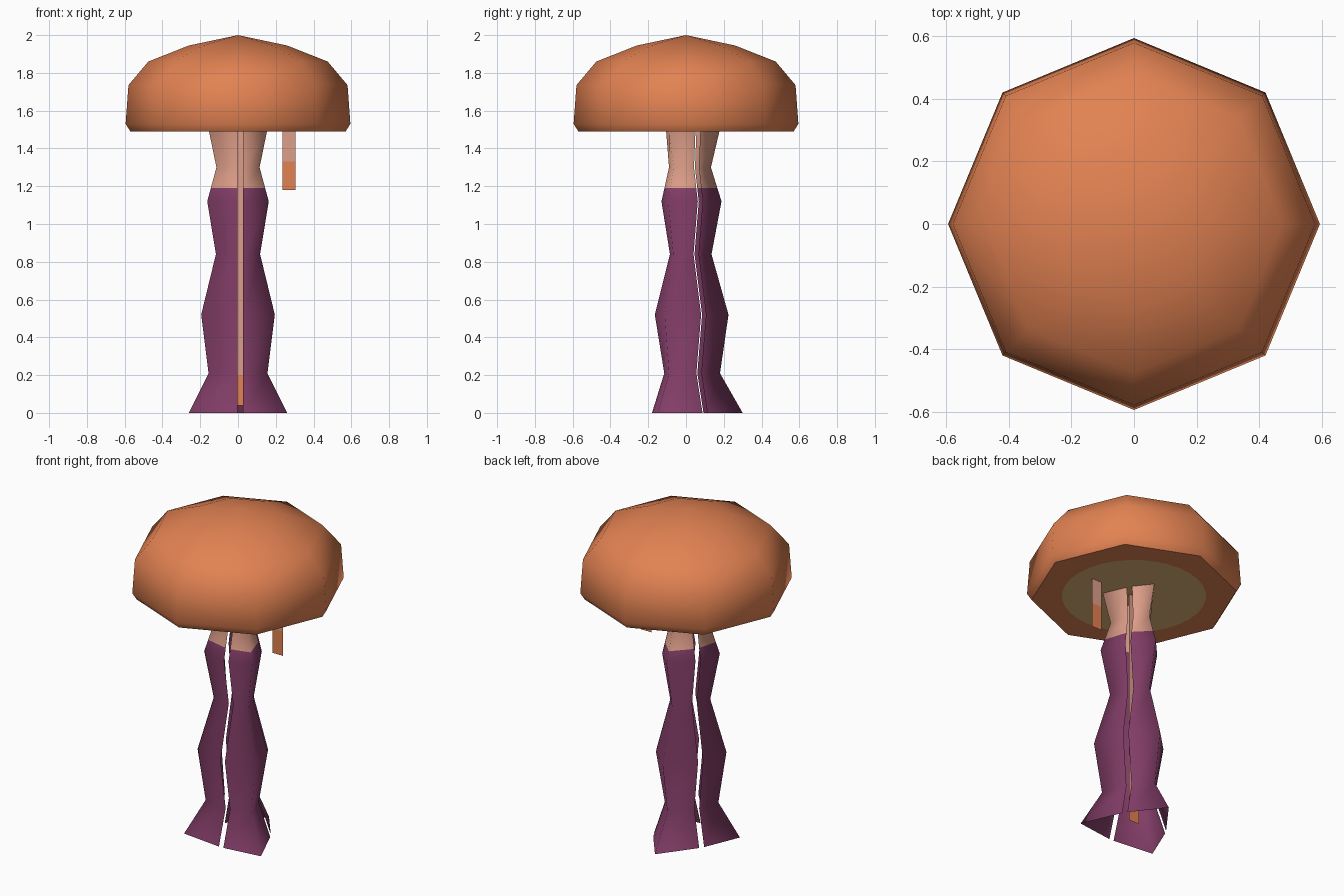
import bpy, bmesh, math
from mathutils import Vector, Matrix

if "Cube" in bpy.data.objects:
    bpy.data.objects.remove(bpy.data.objects["Cube"])


def material(name, srgb):
    m = bpy.data.materials.new(name)
    lin = [((c / 255 + 0.055) / 1.055) ** 2.4 for c in srgb]
    m.diffuse_color = (*lin, 1)
    m.use_nodes = True
    m.node_tree.nodes["Principled BSDF"].inputs["Base Color"].default_value = m.diffuse_color
    return m


ORANGE = material("orange", (226, 130, 82))
TAN = material("pale tan", (227, 183, 122))
PINK = material("dusty pink", (222, 158, 137))
PURPLE = material("plum purple", (130, 61, 103))


def finish(bm, name, mats, smooth_angle=None):
    me = bpy.data.meshes.new(name)
    bm.to_mesh(me)
    bm.free()
    ob = bpy.data.objects.new(name, me)
    bpy.context.collection.objects.link(ob)
    for m in mats:
        me.materials.append(m)
    if smooth_angle:
        bpy.ops.object.select_all(action='DESELECT')
        ob.select_set(True)
        bpy.context.view_layer.objects.active = ob
        bpy.ops.object.shade_smooth_by_angle(angle=math.radians(smooth_angle))
    return ob


def grid_faces(bm, rows, closed=False):
    """Join successive rows of vertices with quads."""
    n = len(rows[0])
    for a, b in zip(rows, rows[1:]):
        for i in range(n if closed else n - 1):
            j = (i + 1) % n
            bm.faces.new((a[i], a[j], b[j], b[i]))


# Bell: eight-sided dome with a flat underside
SIDES = 8
bm = bmesh.new()
rings = []
for r, z in [(0.57, 1.49), (0.595, 1.53), (0.58, 1.735), (0.475, 1.86), (0.26, 1.945)]:
    rings.append([bm.verts.new((r * math.cos(math.tau * i / SIDES),
                                r * math.sin(math.tau * i / SIDES), z))
                  for i in range(SIDES)])
grid_faces(bm, rings, closed=True)
apex = bm.verts.new((0, 0, 2))
for i in range(SIDES):
    bm.faces.new((rings[-1][i], rings[-1][(i + 1) % SIDES], apex))
bm.faces.new(rings[0][::-1])
finish(bm, "bell", [ORANGE], 50)

# Round tan patch on the underside
bm = bmesh.new()
bmesh.ops.create_circle(bm, cap_ends=True, segments=32, radius=0.4,
                        matrix=Matrix.Translation((0, 0, 1.486)))
bmesh.ops.reverse_faces(bm, faces=bm.faces)
finish(bm, "underside_patch", [TAN])

# Frilled arms: height, distance of the fold, distance of the open edges
ARM = [(0, 0.30, 0.18), (0.21, 0.18, 0.115), (0.52, 0.225, 0.165),
       (0.84, 0.135, 0.085), (1.12, 0.188, 0.13), (1.19, 0.166, 0.114),
       (1.30, 0.132, 0.09), (1.49, 0.177, 0.105)]


def arm(name, angle):
    """Folded sheet around one corner of a three-sided bundle."""
    bm = bmesh.new()
    rows = []
    for z, fold, edge in ARM:
        row = []
        for turn, dist, shift in ((-60, edge, 0.027), (0, fold, 0), (60, edge, -0.003)):
            a = math.radians(angle + turn)
            p = Vector((math.cos(a), math.sin(a), 0)) * dist
            p += Vector((-math.sin(a), math.cos(a), 0)) * shift
            row.append(bm.verts.new((p.x, p.y, z)))
        rows.append(row)
    grid_faces(bm, rows)
    # pink above the plum part
    for f in bm.faces:
        f.material_index = 1 if f.calc_center_median().z > 1.19 else 0
    ob = finish(bm, name, [PURPLE, PINK])
    for p in ob.data.polygons:
        p.use_smooth = True


for k, label in enumerate(("back", "left", "right")):
    arm(label + "_arm", 90 + 120 * k)


# Flat tentacle ribbons with orange tips
def ribbon(name, x, bottom, tip):
    bm = bmesh.new()
    rows = [[bm.verts.new((x + dx, 0, z)) for dx in (-0.035, 0.035)]
            for z in (bottom, tip, 1.49)]
    grid_faces(bm, rows)
    bm.faces.ensure_lookup_table()
    bm.faces[1].material_index = 1
    finish(bm, name, [ORANGE, PINK])


ribbon("centre_tentacle", 0.0, 0.04, 0.2)
ribbon("short_tentacle", 0.27, 1.18, 1.33)
